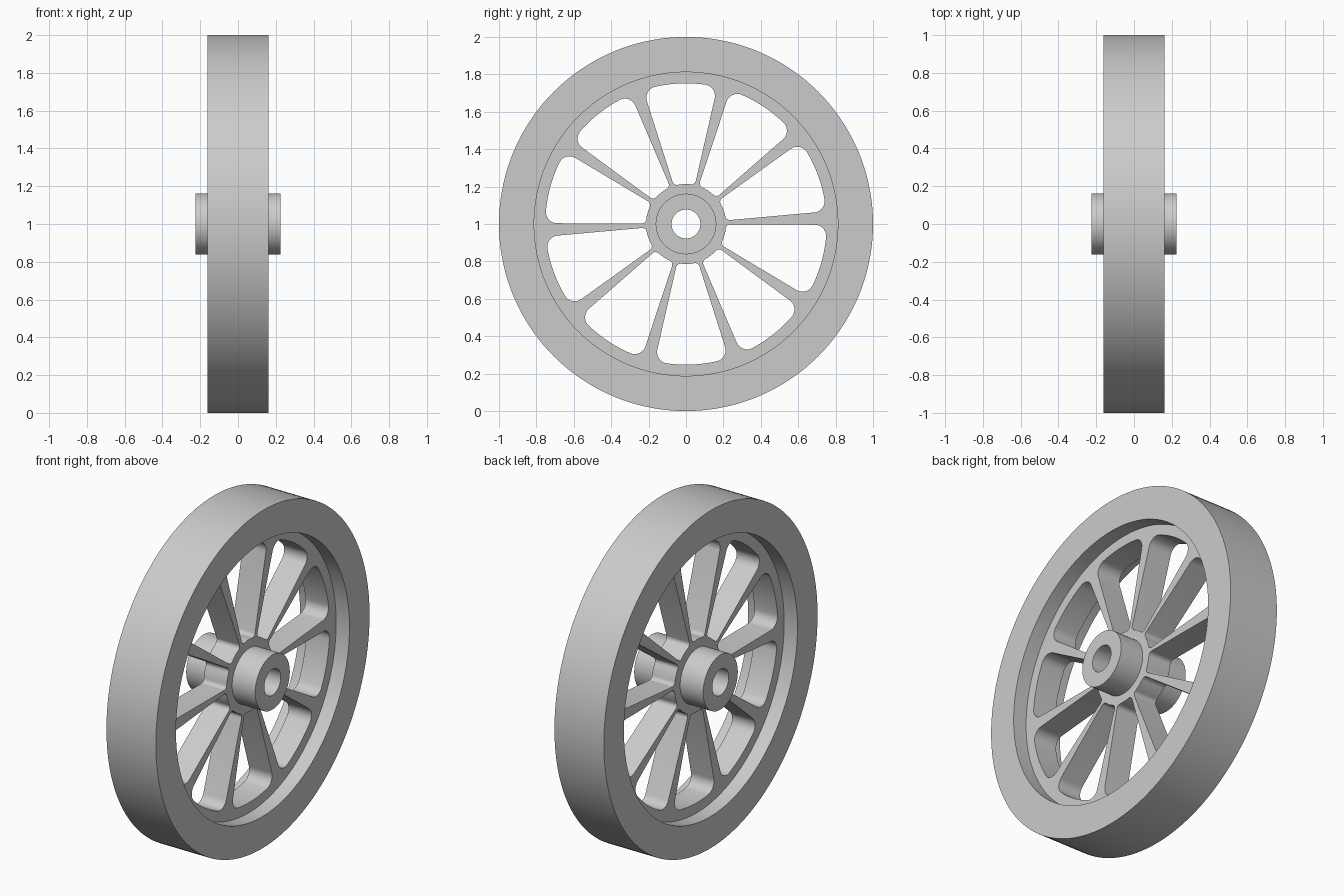
import bpy, bmesh
from math import radians, asin, cos, sin, pi
from mathutils import Matrix

default = bpy.data.objects.get("Cube")
if default:
    bpy.data.objects.remove(default, do_unlink=True)

# Main sizes; the axle runs along x
RIM_OUT, RIM_IN, RIM_HALF = 1.0, 0.812, 0.162
HUB_OUT, BORE, HUB_HALF = 0.162, 0.077, 0.226
WEB_HALF = 0.075
SLOTS, SLOT_ANGLE, SLOT_HALF = 10, radians(92.4), radians(15.25)
SLOT_IN, SLOT_OUT, FILLET_IN, FILLET_OUT = 0.214, 0.752, 0.025, 0.06

# Local z becomes world x, local x becomes y, local y becomes z
PLACE = Matrix.Translation((0, 0, 1)) @ Matrix.Rotation(pi / 2, 4, 'Z') @ Matrix.Rotation(pi / 2, 4, 'X')

grey = bpy.data.materials.new("cast_grey")
grey.use_nodes = True
colour = (0.6, 0.6, 0.6, 1)
grey.diffuse_color = colour
for node in grey.node_tree.nodes:
    if node.type == 'BSDF_PRINCIPLED':
        node.inputs["Base Color"].default_value = colour


def finish(name, bm):
    """Turn a bmesh into a placed, shaded part."""
    bmesh.ops.remove_doubles(bm, verts=bm.verts, dist=1e-5)
    bmesh.ops.recalc_face_normals(bm, faces=bm.faces)
    bm.transform(PLACE)
    mesh = bpy.data.meshes.new(name)
    bm.to_mesh(mesh)
    bm.free()
    mesh.materials.append(grey)
    obj = bpy.data.objects.new(name, mesh)
    bpy.context.collection.objects.link(obj)
    bpy.ops.object.select_all(action='DESELECT')
    obj.select_set(True)
    bpy.context.view_layer.objects.active = obj
    bpy.ops.object.shade_smooth_by_angle(angle=radians(30))


def ring(name, outer, inner, half):
    """Spin a rectangular section around the axle."""
    bm = bmesh.new()
    section = [(inner, -half), (outer, -half), (outer, half), (inner, half)]
    verts = [bm.verts.new((r, 0, z)) for r, z in section]
    edges = [bm.edges.new((verts[i - 1], verts[i])) for i in range(4)]
    bmesh.ops.spin(bm, geom=verts + edges, cent=(0, 0, 0), axis=(0, 0, 1),
                   angle=2 * pi, steps=144, use_duplicate=False)
    finish(name, bm)


def arc(radius, start, end, steps, centre=(0, 0)):
    angles = [start + (end - start) * i / steps for i in range(steps + 1)]
    return [(centre[0] + radius * cos(a), centre[1] + radius * sin(a)) for a in angles]


def slot_outline():
    """Wedge with radial sides and rounded corners, centred on local x."""
    ro, ri = SLOT_OUT - FILLET_OUT, SLOT_IN + FILLET_IN
    ao = SLOT_HALF - asin(FILLET_OUT / ro)
    ai = SLOT_HALF - asin(FILLET_IN / ri)
    side = SLOT_HALF + pi / 2
    half = arc(SLOT_OUT, 0, ao, 6)[:-1]
    half += arc(FILLET_OUT, ao, side, 10, (ro * cos(ao), ro * sin(ao)))
    half += arc(FILLET_IN, side, ai + pi, 8, (ri * cos(ai), ri * sin(ai)))
    half += arc(SLOT_IN, ai, 0, 3)[1:]
    return half + [(x, -y) for x, y in reversed(half[1:-1])]


def turned(points, angle):
    c, s = cos(angle), sin(angle)
    return [(x * c - y * s, x * s + y * c) for x, y in points]


# Rim and hub
ring("rim", RIM_OUT, RIM_IN, RIM_HALF)
ring("hub", HUB_OUT, BORE, HUB_HALF)

# Spoked web: a filled disc outline with the slots as holes
outlines = [arc(RIM_IN + 0.02, 0, 2 * pi, 144)[:-1],
            arc(HUB_OUT - 0.03, 0, 2 * pi, 64)[:-1]]
slot = slot_outline()
outlines += [turned(slot, SLOT_ANGLE + 2 * pi * k / SLOTS) for k in range(SLOTS)]

curve = bpy.data.curves.new("web_outline", 'CURVE')
curve.dimensions = '2D'
curve.fill_mode = 'BOTH'
curve.extrude = WEB_HALF
for points in outlines:
    spline = curve.splines.new('POLY')
    spline.points.add(len(points) - 1)
    for p, (x, y) in zip(spline.points, points):
        p.co = (x, y, 0, 1)
    spline.use_cyclic_u = True
helper = bpy.data.objects.new("web_outline", curve)
bpy.context.collection.objects.link(helper)
graph = bpy.context.evaluated_depsgraph_get()
web_mesh = bpy.data.meshes.new_from_object(helper.evaluated_get(graph))
web = bmesh.new()
web.from_mesh(web_mesh)
bpy.data.objects.remove(helper, do_unlink=True)
bpy.data.meshes.remove(web_mesh)
finish("spoked_web", web)
